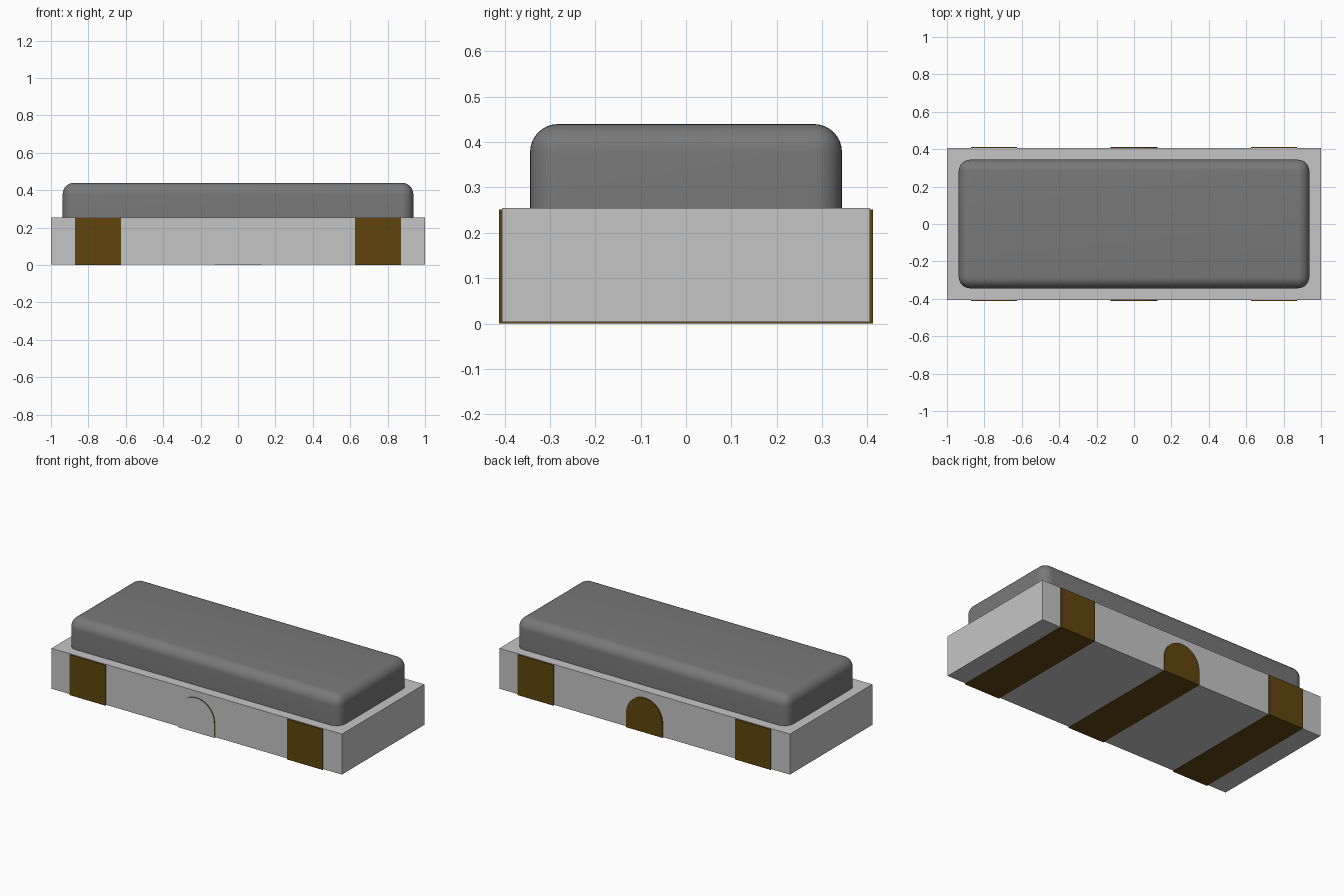
import bpy, bmesh, math

cube = bpy.data.objects.get("Cube")
if cube:
    bpy.data.objects.remove(cube, do_unlink=True)


def material(name, rgb):
    m = bpy.data.materials.new(name)
    m.use_nodes = True
    m.diffuse_color = (*rgb, 1)
    m.node_tree.nodes["Principled BSDF"].inputs["Base Color"].default_value = (*rgb, 1)
    return m


ceramic = material("light grey ceramic", (0.56, 0.56, 0.56))
metal = material("mid grey metal", (0.19, 0.19, 0.19))
bronze = material("dark bronze", (0.118, 0.06, 0.004))


def finish(name, bm, *mats):
    bmesh.ops.recalc_face_normals(bm, faces=bm.faces[:])
    me = bpy.data.meshes.new(name)
    bm.to_mesh(me)
    bm.free()
    for m in mats:
        me.materials.append(m)
    ob = bpy.data.objects.new(name, me)
    bpy.context.collection.objects.link(ob)
    return ob


def box_mesh(x0, x1, y0, y1, z0, z1):
    bm = bmesh.new()
    bmesh.ops.create_cube(bm, size=1)
    for v in bm.verts:
        v.co.x = x1 if v.co.x > 0 else x0
        v.co.y = y1 if v.co.y > 0 else y0
        v.co.z = z1 if v.co.z > 0 else z0
    return bm


BODY_Y, PAD_Y = 0.406, 0.412
BODY_TOP, PAD_T = 0.255, 0.003

# Package body
finish("body", box_mesh(-1, 1, -BODY_Y, BODY_Y, PAD_T, BODY_TOP), ceramic)

# Lid with rounded top and corners, open edge on the body kept square
bm = box_mesh(-0.9375, 0.9375, -0.344, 0.344, BODY_TOP - 0.002, 0.44)
edges = [e for e in bm.edges if max(v.co.z for v in e.verts) > 0.4]
bmesh.ops.bevel(bm, geom=edges, offset=0.062, segments=8, profile=0.5, affect='EDGES')
lid = finish("lid", bm, metal)
bpy.ops.object.select_all(action='DESELECT')
lid.select_set(True)
bpy.context.view_layer.objects.active = lid
bpy.ops.object.shade_smooth_by_angle(angle=math.radians(40))

# End terminals wrapping the front, underside and back of the body
for name, x0, x1 in (("right_terminal", -0.871, -0.626), ("left_terminal", 0.626, 0.871)):
    finish(name, box_mesh(x0, x1, -PAD_Y, PAD_Y, 0, 0.252), bronze)

# Middle terminal strip on the underside
R, ARCH_Z = 0.125, 0.09
finish("middle_strip", box_mesh(-R, R, -BODY_Y, BODY_Y, 0, 0.006), bronze)


# Arched plates on the middle of each long side
def arch_plate(name, y_in, y_out, *mats):
    outline = [(-R, 0), (R, 0)]
    outline += [(R * math.cos(math.pi * i / 24), ARCH_Z + R * math.sin(math.pi * i / 24))
                for i in range(25)]
    bm = bmesh.new()
    face = bm.faces.new([bm.verts.new((x, y_in, z)) for x, z in outline])
    ext = bmesh.ops.extrude_face_region(bm, geom=[face], use_keep_orig=True)
    for v in ext["geom"]:
        if isinstance(v, bmesh.types.BMVert):
            v.co.y = y_out
    if len(mats) > 1:  # outer face takes the second colour
        for f in bm.faces:
            if all(abs(v.co.y - y_out) < 1e-5 for v in f.verts):
                f.material_index = 1
    return finish(name, bm, *mats)


arch_plate("front_arch", -BODY_Y, -PAD_Y, bronze, ceramic)
arch_plate("back_arch", BODY_Y, PAD_Y, bronze)
